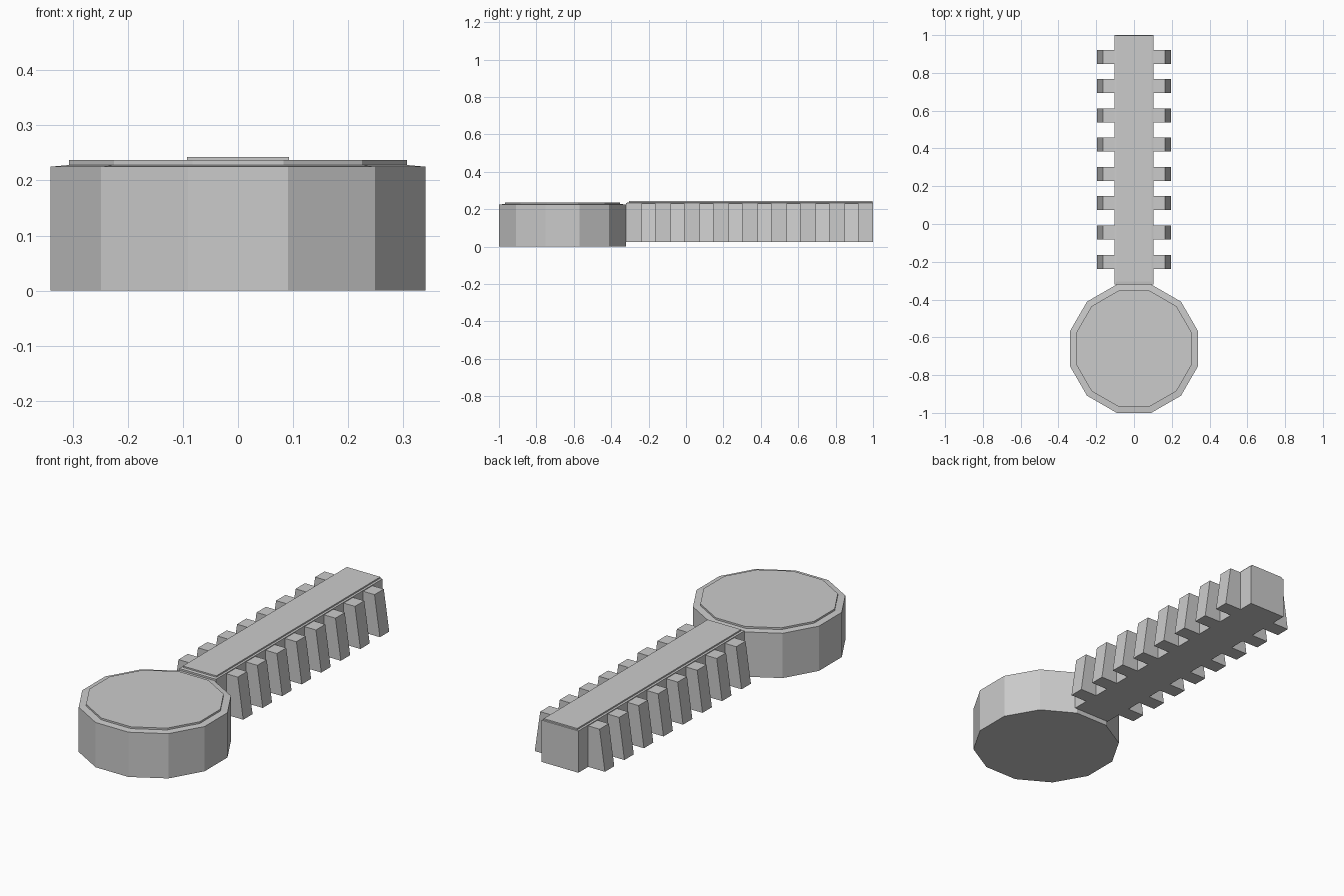
import bpy, bmesh, math

if "Cube" in bpy.data.objects:
    bpy.data.objects.remove(bpy.data.objects["Cube"])


def loft(name, rings):
    """Solid skinned through a stack of matching rings, capped at both ends."""
    bm = bmesh.new()
    loops = [[bm.verts.new(p) for p in ring] for ring in rings]
    n = len(loops[0])
    for low, high in zip(loops, loops[1:]):
        for i in range(n):
            j = (i + 1) % n
            bm.faces.new((low[i], low[j], high[j], high[i]))
    bm.faces.new(loops[0][::-1])
    bm.faces.new(loops[-1])
    bmesh.ops.recalc_face_normals(bm, faces=bm.faces)
    mesh = bpy.data.meshes.new(name)
    bm.to_mesh(mesh)
    bm.free()
    obj = bpy.data.objects.new(name, mesh)
    bpy.context.collection.objects.link(obj)
    return obj


def rect(x0, x1, y0, y1, z):
    return [(x0, y0, z), (x1, y0, z), (x1, y1, z), (x0, y1, z)]


def dodecagon(apothem, z, cy=-0.66):
    r = apothem / math.cos(math.pi / 12)
    angles = [math.radians(15 + 30 * i) for i in range(12)]
    return [(r * math.cos(a), cy + r * math.sin(a), z) for a in angles]


# Round platform with a raised, inset top
loft("round_platform", [dodecagon(0.34, 0), dodecagon(0.34, 0.225),
                        dodecagon(0.307, 0.228), dodecagon(0.307, 0.237)])

# Long walkway with a raised, inset top
loft("walkway", [rect(-0.102, 0.102, -0.32, 1.0, 0.024),
                 rect(-0.102, 0.102, -0.32, 1.0, 0.234),
                 rect(-0.093, 0.093, -0.305, 0.997, 0.236),
                 rect(-0.093, 0.093, -0.305, 0.997, 0.243)])

# Buttresses along both sides, outer faces leaning inwards towards the top
for i in range(8):
    y = -0.2 + 0.155 * i
    y0, y1 = y - 0.037, y + 0.037
    for side, s in (("left", -1), ("right", 1)):
        loft(f"buttress_{side}_{i + 1}",
             [rect(s * 0.102, s * 0.195, y0, y1, 0.024),
              rect(s * 0.102, s * 0.165, y0, y1, 0.23)])
